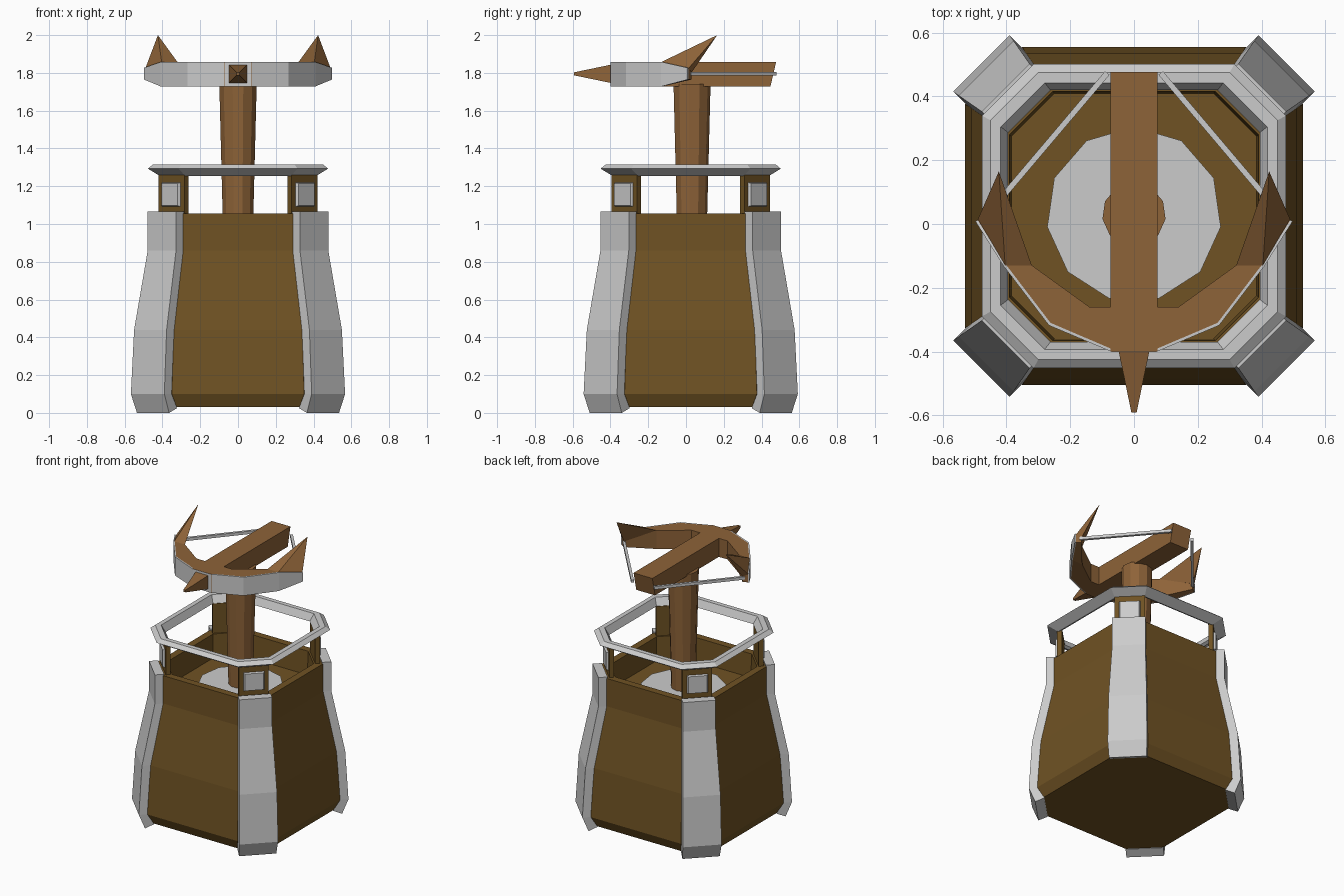
import bpy, bmesh, math
from mathutils import Vector

if "Cube" in bpy.data.objects:
    bpy.data.objects.remove(bpy.data.objects["Cube"])

CY = 0.025  # tower centre in y


def material(name, rgb):
    m = bpy.data.materials.new(name)
    m.diffuse_color = (*rgb, 1)
    m.use_nodes = True
    m.node_tree.nodes["Principled BSDF"].inputs["Base Color"].default_value = m.diffuse_color
    return m


DARK_WOOD = material("dark_wood", (0.16, 0.085, 0.017))
WOOD = material("wood", (0.27, 0.125, 0.04))


def finish(name, bm, mat=None):
    bmesh.ops.recalc_face_normals(bm, faces=bm.faces)
    me = bpy.data.meshes.new(name)
    bm.to_mesh(me)
    bm.free()
    ob = bpy.data.objects.new(name, me)
    bpy.context.collection.objects.link(ob)
    if mat:
        me.materials.append(mat)
    return ob


def loft(name, rings, mat=None, closed=False):
    """Skin a list of equal-length point rings; cap the ends unless closed."""
    bm = bmesh.new()
    vs = [[bm.verts.new(p) for p in r] for r in rings]
    n = len(vs[0])
    pairs = list(zip(vs, vs[1:])) + ([(vs[-1], vs[0])] if closed else [])
    for a, b in pairs:
        for i in range(n):
            j = (i + 1) % n
            bm.faces.new((a[i], a[j], b[j], b[i]))
    if not closed:
        bm.faces.new(vs[0])
        bm.faces.new(vs[-1])
    return finish(name, bm, mat)


def hull(name, pts, mat=None):
    bm = bmesh.new()
    for p in pts:
        bm.verts.new(p)
    bmesh.ops.convex_hull(bm, input=bm.verts)
    return finish(name, bm, mat)


def octagon(half, flat, z):
    """Square ring with chamfered corners."""
    h, f = half, flat
    pts = [(f, -h), (h, -f), (h, f), (f, h), (-f, h), (-h, f), (-h, -f), (-f, -h)]
    return [(x, y + CY, z) for x, y in pts]


def polygon(n, r, z):
    return [(r * math.sin(2 * math.pi * i / n), r * math.cos(2 * math.pi * i / n) + CY + 0.005, z)
            for i in range(n)]


def corner(sx, sy, pts):
    return [(x * sx, y * sy + CY, z) for x, y, z in pts]


# Tower body with hollow top and inner floor
loft("tower_body", [octagon(*p) for p in (
    (0.495, 0.325, 0.03), (0.53, 0.35, 0.1), (0.51, 0.34, 0.44), (0.44, 0.295, 0.86),
    (0.44, 0.295, 1.055), (0.39, 0.255, 1.055), (0.385, 0.25, 0.89))], DARK_WOOD)

# Round floor plate and pivot column
loft("floor_plate", [polygon(11, 0.275, 0.87), polygon(11, 0.275, 0.91)])
loft("pivot_column", [polygon(11, 0.078, 0.89), polygon(11, 0.1, 1.74)], WOOD)

# Railing ring: chamfered square with a bevelled section
loft("railing_ring", [octagon(*p) for p in (
    (0.415, 0.28, 1.255), (0.477, 0.315, 1.293), (0.45, 0.3, 1.315),
    (0.418, 0.28, 1.315), (0.395, 0.262, 1.265))], closed=True)

# Corner parts
d = 0.042
for sx in (-1, 1):
    for sy in (-1, 1):
        tag = ("left" if sx < 0 else "right") + ("_front" if sy < 0 else "_back")
        # Corner buttress slab: (near, far) outer edge coordinates and height
        rings = []
        for a, b, z, zi in ((0.365, 0.535, 0, 0.025), (0.39, 0.567, 0.1, 0.1), (0.378, 0.55, 0.44, 0.44),
                            (0.328, 0.478, 0.86, 0.86), (0.328, 0.478, 1.065, 1.065)):
            rings.append(corner(sx, sy, [(a, b, z), (b, a, z),
                                         (b - d, a - d, zi), (a - d, b - d, zi)]))
        loft("buttress_" + tag, rings)

        # Diagonal box: outer face centre c, half width w along the diagonal, thickness t
        def diagonal_box(name, c, w, t, z0, z1, inset, mat=None):
            def rect(c, w, z0, z1):
                return corner(sx, sy, [(c - w, c + w, z0), (c + w, c - w, z0),
                                       (c + w, c - w, z1), (c - w, c + w, z1)])
            return loft(name, [rect(c - t, w, z0, z1),
                               rect(c, w - inset, z0 + inset, z1 - inset)], mat)

        diagonal_box("railing_post_" + tag, 0.352, 0.068, 0.022, 1.05, 1.262, 0, DARK_WOOD)
        diagonal_box("post_plate_" + tag, 0.362, 0.05, 0.015, 1.09, 1.222, 0.007)

# Crossbow stock with slanted rear end
Z0, Z1, ZM = 1.728, 1.858, 1.795
loft("crossbow_stock", [
    [(-0.073, -0.4, Z0), (0.073, -0.4, Z0), (0.073, -0.4, Z1), (-0.073, -0.4, Z1)],
    [(-0.073, 0.447, Z0), (0.073, 0.447, Z0), (0.073, 0.477, Z1), (-0.073, 0.477, Z1)]], WOOD)


# Bolt tip
def square(r, y):
    return [(-r, y, ZM - r), (r, y, ZM - r), (r, y, ZM + r), (-r, y, ZM + r)]


loft("bolt_tip", [square(0.05, -0.39), square(0.008, -0.592)], WOOD)

# Bow arms: outer point, inner point, bottom and top heights along the curve
ARM = [((0.07, -0.392), (0.07, -0.26), Z0, Z1),
       ((0.262, -0.31), (0.14, -0.26), Z0, Z1),
       ((0.402, -0.127), (0.32, -0.13), Z0, Z1),
       ((0.49, 0.012), (0.46, 0.03), 1.765, 1.827)]

for s, side in ((-1, "left"), (1, "right")):
    def section(o, i, z0, z1):
        return [(s * o[0], o[1], z0), (s * i[0], i[1], z0),
                (s * i[0], i[1], z1), (s * o[0], o[1], z1)]

    loft("bow_arm_" + side, [section(*a) for a in ARM], WOOD)
    # Metal facing on the outside of the arm
    band = [section((o[0] + ox, o[1] - oy), o, z0, z1) for (o, i, z0, z1), ox, oy in
            zip(ARM, (0, 0.005, 0.007, 0.008), (0.009, 0.008, 0.005, 0.003))]
    loft("bow_facing_" + side, band)
    # Swept horn at the arm end
    hull("bow_horn_" + side, [(s * x, y, z) for x, y, z in (
        (0.424, 0.165, 2.0), (0.492, 0.01, 1.82), (0.46, 0.032, 1.805),
        (0.404, -0.132, 1.857), (0.32, -0.132, 1.857))], WOOD)
    # Bowstring from the arm end to the stock
    a, b = Vector((s * 0.468, 0.02, ZM)), Vector((s * 0.07, 0.49, ZM))
    b = a + (b - a) * 0.965
    side_v = (b - a).cross(Vector((0, 0, 1))).normalized() * 0.009
    up = Vector((0, 0, 0.01))
    loft("bowstring_" + side, [[p - side_v - up, p + side_v - up, p + side_v + up, p - side_v + up]
                               for p in (a, b)])

# Metal facing across the stock front
loft("bow_facing_centre", [
    [(-0.07, -0.401, Z0), (0.07, -0.401, Z0), (0.07, -0.401, Z1), (-0.07, -0.401, Z1)],
    [(-0.07, -0.399, Z0), (0.07, -0.399, Z0), (0.07, -0.399, Z1), (-0.07, -0.399, Z1)]])
